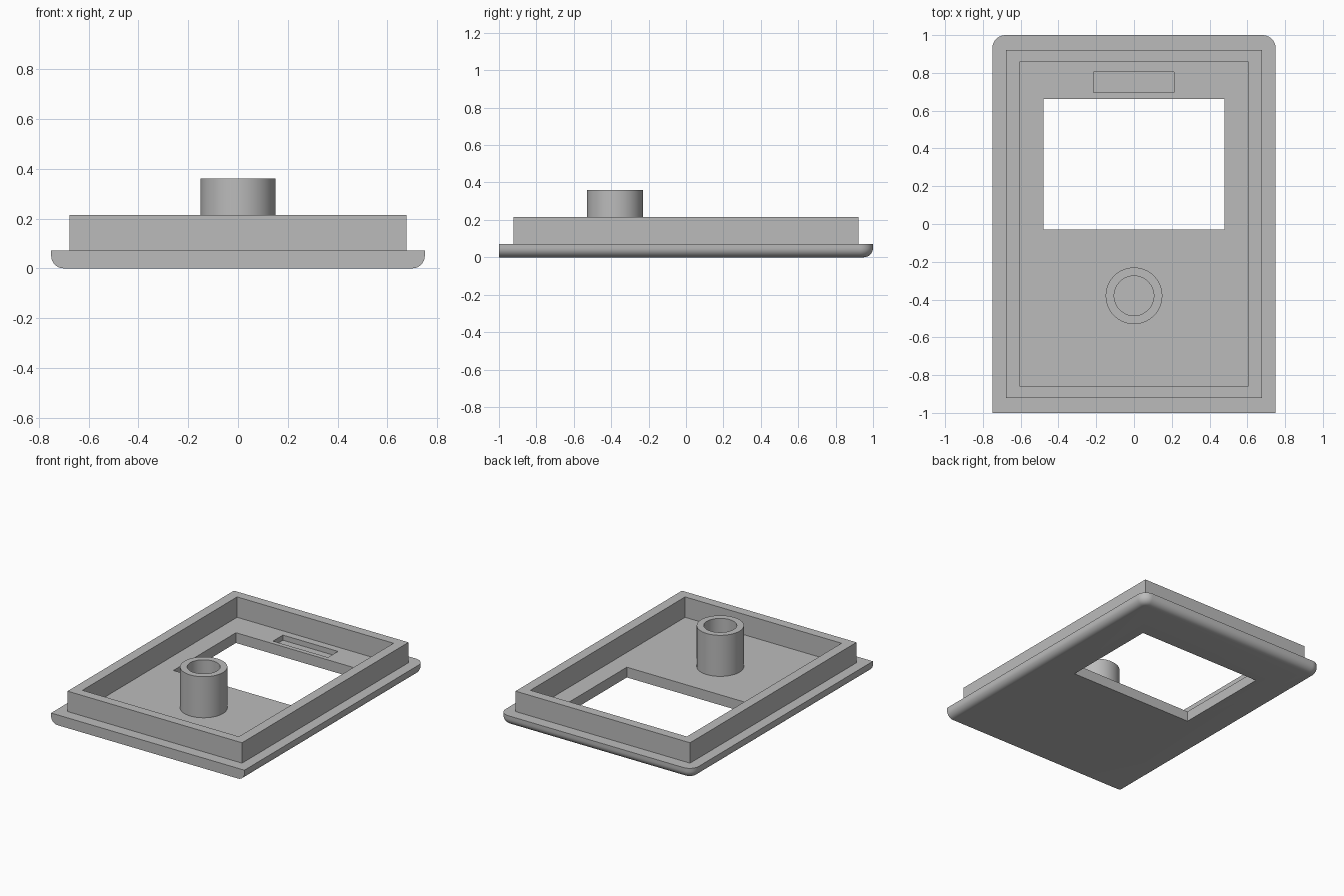
import bpy
import bmesh
from math import cos, sin, tau, radians

if "Cube" in bpy.data.objects:
    bpy.data.objects.remove(bpy.data.objects["Cube"], do_unlink=True)

PLATE_TOP = 0.072
WALL_TOP = 0.215
TUBE_TOP = 0.36

grey = bpy.data.materials.new("plain grey")
grey.use_nodes = True
grey.diffuse_color = (0.5, 0.5, 0.5, 1)
grey.node_tree.nodes["Principled BSDF"].inputs["Base Color"].default_value = (0.5, 0.5, 0.5, 1)


def finish(name, bm):
    """Turn a bmesh into a named grey object."""
    bmesh.ops.recalc_face_normals(bm, faces=bm.faces)
    mesh = bpy.data.meshes.new(name)
    bm.to_mesh(mesh)
    bm.free()
    mesh.materials.append(grey)
    obj = bpy.data.objects.new(name, mesh)
    bpy.context.collection.objects.link(obj)
    return obj


def box(x0, x1, y0, y1, z0, z1):
    bm = bmesh.new()
    bmesh.ops.create_cube(bm, size=1)
    for v in bm.verts:
        v.co.x = x1 if v.co.x > 0 else x0
        v.co.y = y1 if v.co.y > 0 else y0
        v.co.z = z1 if v.co.z > 0 else z0
    return bm


def ring(name, outer, inner, z0, z1):
    """Upright hollow wall between two matching outlines."""
    bm = bmesh.new()
    loops = [[bm.verts.new((x, y, z)) for x, y in pts]
             for pts, z in ((outer, z0), (outer, z1), (inner, z1), (inner, z0))]
    n = len(outer)
    for k in range(4):
        a, b = loops[k], loops[(k + 1) % 4]
        for i in range(n):
            j = (i + 1) % n
            bm.faces.new((a[i], a[j], b[j], b[i]))
    return finish(name, bm)


def rectangle(x, y):
    return [(-x, -y), (x, -y), (x, y), (-x, y)]


def circle(r, cy, n=64):
    return [(r * cos(tau * i / n), cy + r * sin(tau * i / n)) for i in range(n)]


def smooth(obj):
    bpy.ops.object.select_all(action='DESELECT')
    obj.select_set(True)
    bpy.context.view_layer.objects.active = obj
    bpy.ops.object.shade_smooth_by_angle(angle=radians(30))


# Face plate: rounded back corners, then a rounded lower edge on all but the front
bm = box(-0.75, 0.75, -1, 1, 0, PLATE_TOP)
corners = [e for e in bm.edges if all(v.co.y > 0.9 for v in e.verts)
           and abs(e.verts[0].co.z - e.verts[1].co.z) > 0.01]
bmesh.ops.bevel(bm, geom=corners, offset=0.07, segments=10, profile=0.5, affect='EDGES')
rim = [e for e in bm.edges if all(v.co.z < 0.001 for v in e.verts)
       and any(v.co.y > -0.99 for v in e.verts)]
bmesh.ops.bevel(bm, geom=rim, offset=0.05, segments=8, profile=0.5, affect='EDGES')
plate = finish("face_plate", bm)

# Screen window cut right through, and a shallow slot behind it
cutters = [finish("window_cutter", box(-0.48, 0.48, -0.03, 0.663, -0.1, 0.2)),
           finish("slot_cutter", box(-0.215, 0.212, 0.695, 0.805, 0.036, 0.2))]
bpy.context.view_layer.objects.active = plate
for cutter in cutters:
    mod = plate.modifiers.new(cutter.name, 'BOOLEAN')
    mod.operation = 'DIFFERENCE'
    mod.solver = 'EXACT'
    mod.object = cutter
    bpy.ops.object.modifier_apply(modifier=mod.name)
    bpy.data.objects.remove(cutter, do_unlink=True)
smooth(plate)

# Raised locating wall
ring("locating_wall", rectangle(0.677, 0.922), rectangle(0.607, 0.857), PLATE_TOP, WALL_TOP)

# Hollow button post
post = ring("button_post", circle(0.15, -0.38), circle(0.105, -0.38), PLATE_TOP, TUBE_TOP)
smooth(post)
